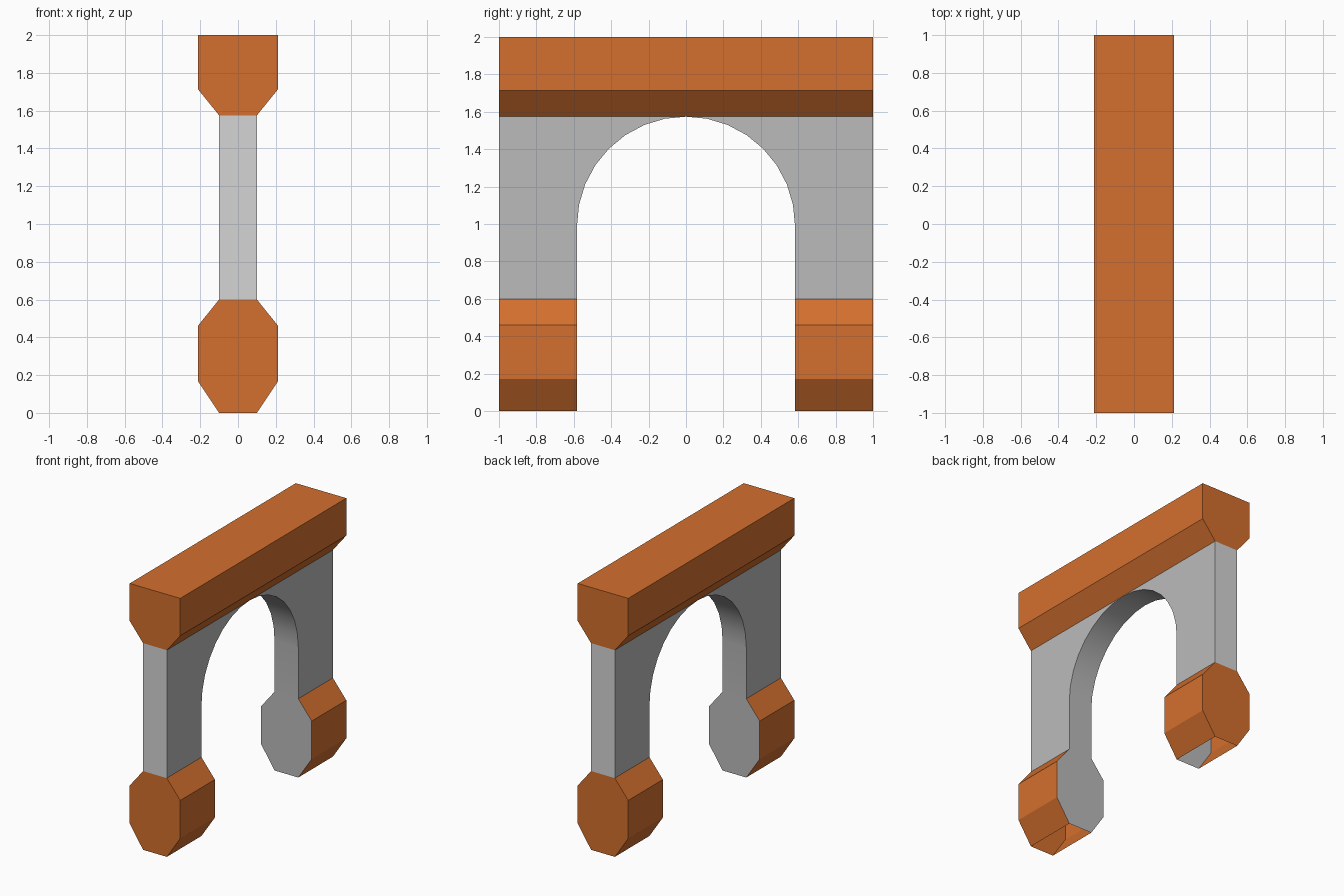
import bpy, bmesh, math
from mathutils import Vector

if "Cube" in bpy.data.objects:
    bpy.data.objects.remove(bpy.data.objects["Cube"])

W, T = 0.213, 0.10            # half width of beam and feet, half thickness of wall
R, SPRING = 0.583, 0.99       # arch radius and springing height
FOOT_TOP, WALL_TOP = 0.60, 1.575


def material(name, srgb):
    lin = [((c / 255 + 0.055) / 1.055) ** 2.4 for c in srgb]
    m = bpy.data.materials.new(name)
    m.diffuse_color = (*lin, 1)
    m.use_nodes = True
    m.node_tree.nodes["Principled BSDF"].inputs["Base Color"].default_value = m.diffuse_color
    return m


ORANGE = material("orange", (212, 112, 46))
GREY = material("wall grey", (187, 187, 187))
LIGHT = material("light grey", (213, 213, 213))


def build(name, faces, mats, smooth=False):
    """faces: (points, outward direction, material index)"""
    bm = bmesh.new()
    for pts, out, mi in faces:
        f = bm.faces.new([bm.verts.new(p) for p in pts])
        f.normal_update()
        if f.normal.dot(Vector(out)) < 0:
            f.normal_flip()
        f.material_index = mi
        f.smooth = smooth
    bmesh.ops.remove_doubles(bm, verts=bm.verts[:], dist=1e-5)
    me = bpy.data.meshes.new(name)
    bm.to_mesh(me)
    bm.free()
    for m in mats:
        me.materials.append(m)
    ob = bpy.data.objects.new(name, me)
    bpy.context.collection.objects.link(ob)
    return ob


def strips(profile, y0, y1):
    """Both mirrored sides of an (x, z) half profile, extruded along y."""
    faces = []
    for s in (-1, 1):
        for (xa, za), (xb, zb) in zip(profile, profile[1:]):
            faces.append(([(s * xa, y0, za), (s * xb, y0, zb),
                           (s * xb, y1, zb), (s * xa, y1, za)], (s, 0, 0), 0))
    return faces


def cap(profile, y, out, mi):
    ring = profile + [(-x, z) for x, z in reversed(profile)]
    return ([(x, y, z) for x, z in ring], (0, out, 0), mi)


# Top beam with chamfered underside
beam = [(T, WALL_TOP), (W, 1.715), (W, 2.0)]
faces = strips(beam, -1, 1) + [cap(beam, -1, -1, 0), cap(beam, 1, 1, 0)]
faces.append(([(-W, -1, 2), (W, -1, 2), (W, 1, 2), (-W, 1, 2)], (0, 0, 1), 0))
build("top_beam", faces, [ORANGE])

# Feet: open underneath, grey face toward the opening
foot = [(T, 0), (W, 0.17), (W, 0.46), (T, FOOT_TOP)]
for s, label in ((-1, "front"), (1, "back")):
    faces = strips(foot, s * R, s) + [cap(foot, s, s, 0), cap(foot, s * R, -s, 1)]
    build(label + "_foot", faces, [ORANGE, GREY])

# Wall with arched opening
N = 16
arch = [(R * math.cos(math.pi * i / N), SPRING + (WALL_TOP - 0.001 - SPRING) * math.sin(math.pi * i / N))
        for i in range(N + 1)]
opening = [(R, FOOT_TOP)] + arch + [(-R, FOOT_TOP)]
faces = []
for s in (-1, 1):
    x = s * T
    for e in (-1, 1):
        faces.append(([(x, e * R, FOOT_TOP), (x, e, FOOT_TOP), (x, e, WALL_TOP),
                       (x, e * R, WALL_TOP), (x, e * R, SPRING)], (s, 0, 0), 0))
    for (ya, za), (yb, zb) in zip(arch, arch[1:]):
        faces.append(([(x, ya, za), (x, yb, zb), (x, yb, WALL_TOP), (x, ya, WALL_TOP)], (s, 0, 0), 0))
    # Light end strip
    faces.append(([(-T, s, FOOT_TOP), (T, s, FOOT_TOP), (T, s, WALL_TOP), (-T, s, WALL_TOP)], (0, s, 0), 1))
build("arched_wall", faces, [GREY, LIGHT])

# Smooth inner surface of the arch
faces = []
for (ya, za), (yb, zb) in zip(opening, opening[1:]):
    inward = (0, -(ya + yb), SPRING - max(SPRING, (za + zb) / 2))
    faces.append(([(-T, ya, za), (T, ya, za), (T, yb, zb), (-T, yb, zb)], inward, 0))
build("arch_inner_surface", faces, [GREY], smooth=True)
